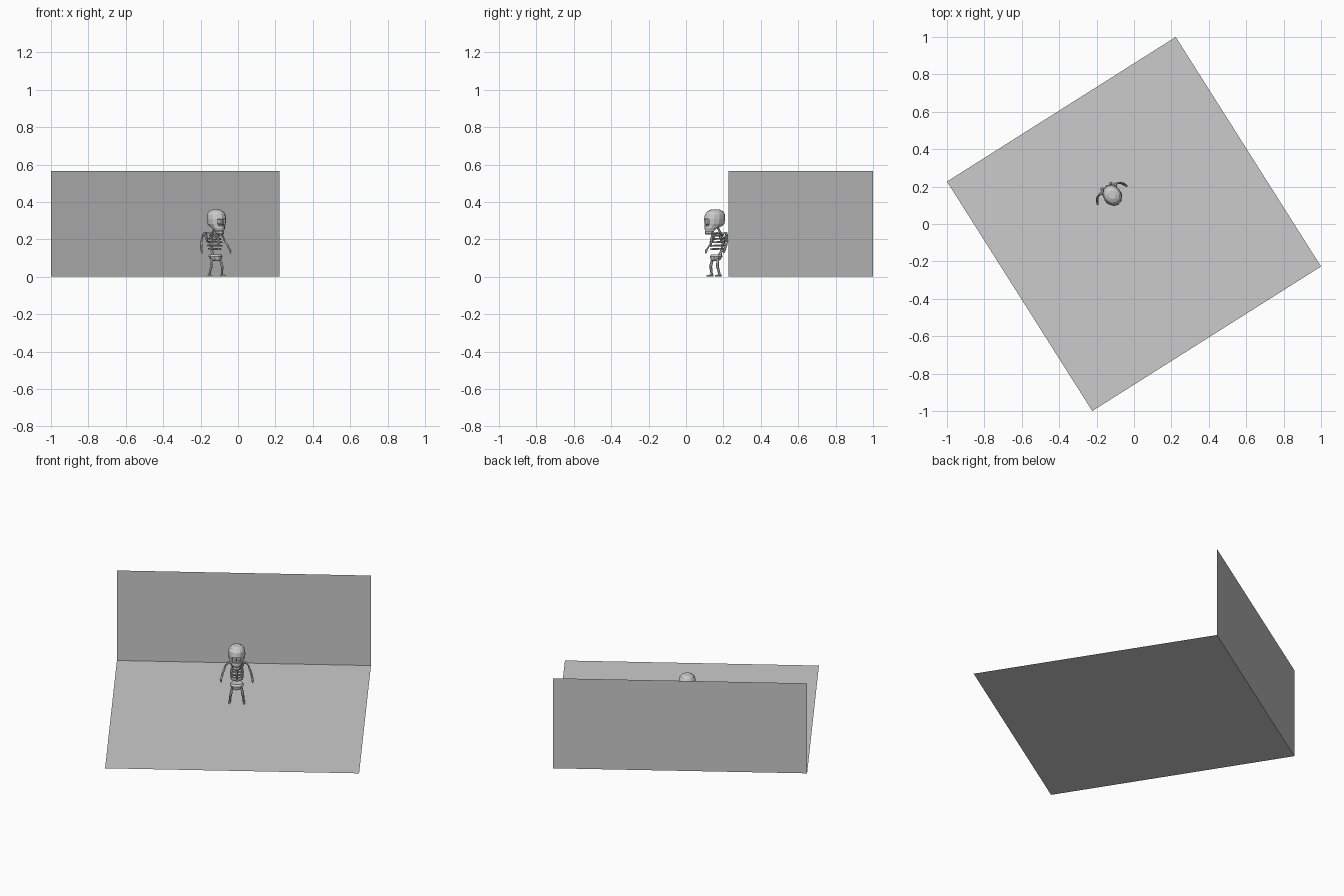
import bpy, bmesh
from math import sin, cos, pi, atan2
from mathutils import Vector, Matrix

if "Cube" in bpy.data.objects:
    bpy.data.objects.remove(bpy.data.objects["Cube"])

ANGLE = atan2(0.77, 1.225)
PLACE = Matrix.Translation((-0.12, 0.16, 0)) @ Matrix.Rotation(ANGLE, 4, 'Z')


def finish(name, bm, matrix=PLACE):
    bmesh.ops.recalc_face_normals(bm, faces=bm.faces)
    mesh = bpy.data.meshes.new(name)
    bm.to_mesh(mesh)
    bm.free()
    ob = bpy.data.objects.new(name, mesh)
    ob.matrix_world = matrix
    bpy.context.collection.objects.link(ob)
    return ob


def skin(bm, rings):
    """Bridge vertex rings and cap both ends; returns the rows of side faces."""
    rows = [[bm.verts.new(p) for p in r] for r in rings]
    n = len(rows[0])
    faces = [[bm.faces.new((a[i], a[(i + 1) % n], b[(i + 1) % n], b[i])) for i in range(n)]
             for a, b in zip(rows, rows[1:])]
    bm.faces.new(rows[0][::-1])
    bm.faces.new(rows[-1])
    return faces


def loft(bm, sections, n=12):
    """Sections are (z, half width, front y, back y); side 0 starts at the front."""
    return skin(bm, [[(w * sin(2 * pi * i / n),
                       (f + b) / 2 + (f - b) / 2 * cos(2 * pi * i / n), z)
                      for i in range(n)] for z, w, f, b in sections])


def tube(name, points, radii, n=6):
    pts = [Vector(p) for p in points]
    if not isinstance(radii, (list, tuple)):
        radii = [radii] * len(pts)
    rings = []
    for i, (p, r) in enumerate(zip(pts, radii)):
        t = (pts[min(i + 1, len(pts) - 1)] - pts[max(i - 1, 0)]).normalized()
        ref = Vector((0, 1, 0)) if abs(t.z) > 0.6 else Vector((0, 0, 1))
        u = t.cross(ref).normalized()
        v = t.cross(u)
        rings.append([p + r * (u * cos(2 * pi * k / n) + v * sin(2 * pi * k / n))
                      for k in range(n)])
    bm = bmesh.new()
    skin(bm, rings)
    return finish(name, bm)


def quad(name, corners):
    bm = bmesh.new()
    bm.faces.new([bm.verts.new(c) for c in corners])
    return finish(name, bm, Matrix.Identity(4))


# Floor and back wall
A, B, C, D = (-1, .227, 0), (.223, 1, 0), (1, -.227, 0), (-.223, -1, 0)
quad("floor", [D, C, B, A])
quad("back_wall", [A, B, (B[0], B[1], .565), (A[0], A[1], .565)])

# Skull with sunken eye sockets and nose
bm = bmesh.new()
rows = loft(bm, [(.248, .026, -.064, -.012), (.258, .032, -.067, 0),
                 (.272, .040, -.066, .035), (.282, .046, -.066, .046),
                 (.308, .049, -.068, .051), (.334, .047, -.062, .049),
                 (.350, .037, -.048, .039), (.359, .019, -.028, .020)])
for f in (rows[3][0], rows[3][-1]):
    bmesh.ops.inset_individual(bm, faces=[f], thickness=.003)
    bmesh.ops.translate(bm, verts=f.verts, vec=(0, .016, 0))
nose = [rows[2][0], rows[2][-1]]
bmesh.ops.inset_region(bm, faces=nose, thickness=.003)
bmesh.ops.translate(bm, verts=list({v for f in nose for v in f.verts}), vec=(0, .008, 0))
finish("skull", bm)

# Jaw and its side branches
bm = bmesh.new()
loft(bm, [(.225, .017, -.062, -.030), (.232, .023, -.066, -.022), (.245, .024, -.064, -.015)], 8)
finish("jaw", bm)

# Spine with vertebrae
tube("spine", [(0, .015, .10), (0, .034, .14), (0, .044, .18), (0, .038, .22), (0, .012, .262)], .006)
for i in range(8):
    z = .122 + i * .0145
    y = .046 - 4.5 * (z - .185) ** 2
    tube("vertebra", [(0, y, z - .004), (0, y, z + .004)], .009)

# Rib hoops and breastbone
for z, rx, ry in [(.222, .026, .028), (.205, .034, .036), (.187, .037, .040),
                  (.169, .037, .040), (.151, .033, .036)]:
    path = [(rx * sin(a), .008 + ry * cos(a), z - .004 * (1 - cos(a)) / 2)
            for a in [(-.94 + 1.88 * k / 12) * pi for k in range(13)]]
    tube("rib", path, .0042, 5)
tube("breastbone", [(0, -.022, .224), (0, -.031, .19), (0, -.029, .158)], [.006, .007, .004])

# Pelvis
bm = bmesh.new()
loft(bm, [(.084, .016, -.022, .014), (.092, .029, -.028, .024),
          (.108, .040, -.030, .032), (.120, .036, -.022, .030)], 10)
finish("pelvis", bm)

# Limbs and shoulders, mirrored
for side, s in (("left", 1), ("right", -1)):
    def bone(name, pts, radii, n=6):
        tube(side + "_" + name, [(s * x, y, z) for x, y, z in pts], radii, n)

    bone("collarbone", [(.006, -.020, .226), (.028, .004, .234), (.047, .028, .234)], .004, 5)
    bone("shoulder_blade", [(.022, .048, .185), (.027, .049, .21), (.034, .044, .230)],
         [.004, .010, .007])
    bone("upper_arm", [(.036, .034, .234), (.052, .033, .232), (.066, .029, .214), (.075, .024, .188)],
         [.006, .007, .005, .006])
    bone("outer_forearm", [(.077, .024, .190), (.087, .012, .166), (.091, .001, .144)], .0038, 5)
    bone("inner_forearm", [(.073, .022, .190), (.081, .008, .166), (.087, -.003, .144)], .0038, 5)
    bone("hand", [(.089, 0, .149), (.091, -.004, .139), (.089, -.008, .126)], [.005, .007, .003])
    bone("thigh", [(.022, -.003, .100), (.030, -.008, .078), (.034, -.012, .054)],
         [.009, .007, .008])
    bone("shin", [(.034, -.012, .056), (.037, -.006, .03), (.040, 0, .006)],
         [.008, .0065, .006])
    bone("foot", [(.040, .008, .006), (.041, -.010, .006), (.043, -.030, .004)],
         [.006, .0069, .0045])
